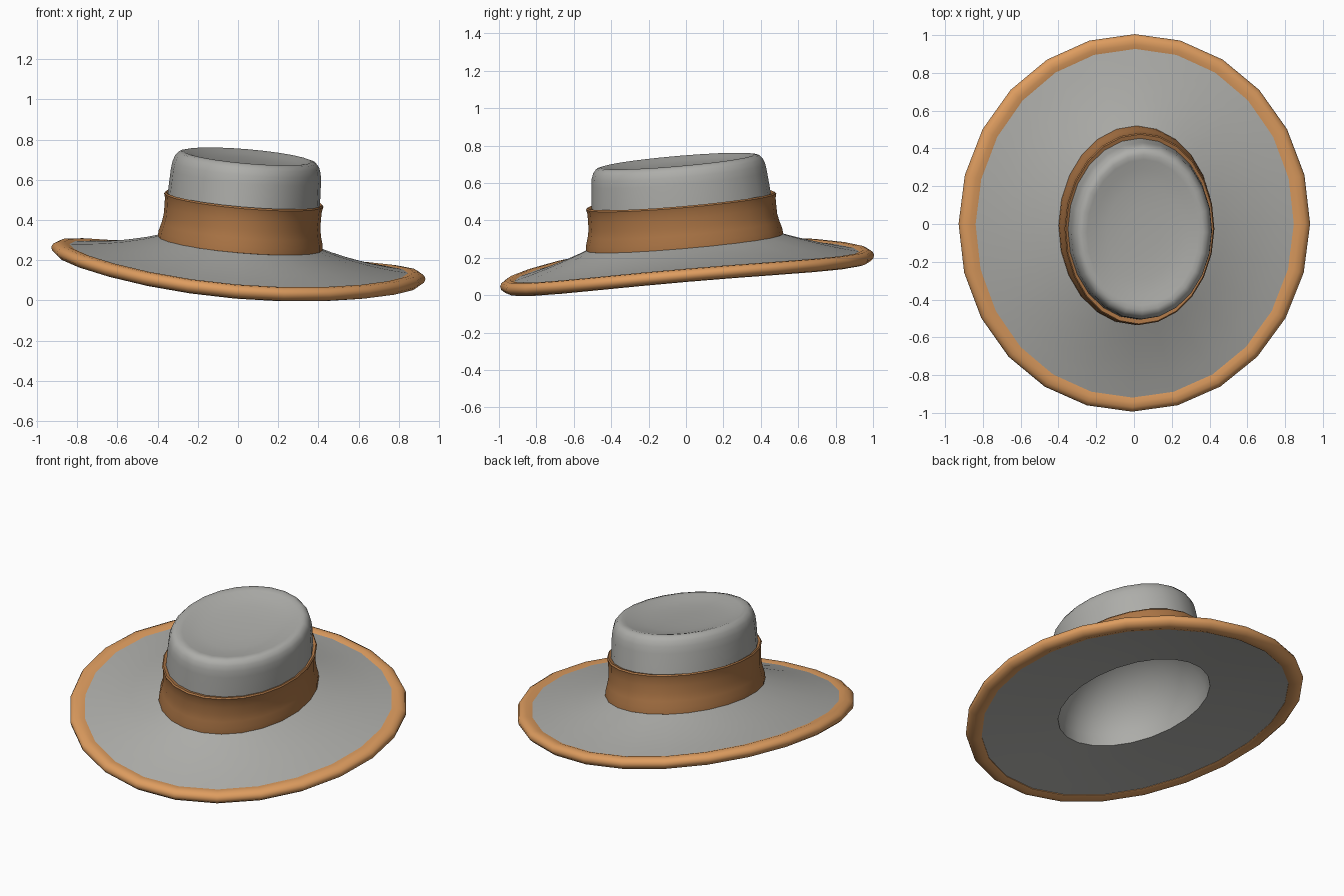
import bpy
import bmesh
import math
from mathutils import Matrix, Vector

if "Cube" in bpy.data.objects:
    bpy.data.objects.remove(bpy.data.objects["Cube"])

SIDES = 24
# The whole hat leans to its left and forward around the brim centre
LEAN = (Matrix.Translation((0, 0.003, 0.165)) @ Matrix.Rotation(0.086, 4, 'Y')
        @ Matrix.Rotation(0.086, 4, 'X'))


def material(name, rgb):
    m = bpy.data.materials.new(name)
    m.diffuse_color = (*rgb, 1)
    m.use_nodes = True
    m.node_tree.nodes["Principled BSDF"].inputs["Base Color"].default_value = m.diffuse_color
    return m


felt = material("grey_felt", (0.42, 0.42, 0.40))
trim = material("tan_trim", (0.73, 0.335, 0.115))
leather = material("brown_leather", (0.41, 0.178, 0.06))


def sweep(name, profile, mat, angle, closed=False, cap=None):
    """Oval lathe: profile rows are (x radius, y radius, height, saddle)."""
    bm = bmesh.new()
    rings = []
    for rx, ry, h, saddle in profile:
        ring = []
        for i in range(SIDES):
            a = 2 * math.pi * i / SIDES
            p = Vector((rx * math.cos(a), ry * math.sin(a),
                        h + saddle * math.cos(2 * a)))
            ring.append(bm.verts.new(LEAN @ p))
        rings.append(ring)
    pairs = list(zip(rings, rings[1:]))
    if closed:
        pairs.append((rings[-1], rings[0]))
    for lo, hi in pairs:
        for i in range(SIDES):
            j = (i + 1) % SIDES
            bm.faces.new((lo[i], lo[j], hi[j], hi[i]))
    if cap is not None:
        centre = bm.verts.new(LEAN @ Vector((0, 0, cap)))
        for i in range(SIDES):
            bm.faces.new((rings[-1][i], rings[-1][(i + 1) % SIDES], centre))
    me = bpy.data.meshes.new(name)
    bm.to_mesh(me)
    bm.free()
    me.materials.append(mat)
    ob = bpy.data.objects.new(name, me)
    bpy.context.collection.objects.link(ob)
    bpy.ops.object.select_all(action='DESELECT')
    bpy.context.view_layer.objects.active = ob
    ob.select_set(True)
    bpy.ops.object.shade_smooth_by_angle(angle=math.radians(angle))
    return ob


# Brim top: gently concave, sides lifted and front and back dropped
SADDLE = 0.028
brim = []
for k in range(6):
    t = 1 - k / 5
    brim.append((0.385 + 0.475 * t, 0.50 + 0.435 * t,
                 0.128 - 0.113 * t - 0.05 * t * (1 - t), SADDLE * t ** 1.5))
sweep("brim_top", brim, felt, 40)

# Brim underside: nearly flat sheet around the head opening
HOLE = (0.385, 0.495, 0.015)
under = []
for k in range(5):
    t = k / 4
    under.append((HOLE[0] + 0.475 * t, HOLE[1] + 0.44 * t,
                  HOLE[2] - 0.05 * t, SADDLE * t ** 1.5))
sweep("brim_underside", under, felt, 40)

# Rounded hollow for the head, its wall running inwards from the opening
hollow = []
for k in range(9):
    a = math.radians(10 * k)
    hollow.append((HOLE[0] * math.cos(a), HOLE[1] * math.cos(a),
                   HOLE[2] + 0.40 * math.sin(a), 0))
hollow_ob = sweep("head_hollow", hollow, felt, 60, cap=HOLE[2] + 0.40)
hollow_ob.data.flip_normals()

# Trim wrapped over the brim edge, flush with the felt
edge = [(0.838, 0.915, 0.014), (0.843, 0.920, -0.036), (0.875, 0.950, -0.047),
        (0.908, 0.980, -0.041), (0.929, 0.999, -0.024), (0.934, 1.003, -0.006),
        (0.926, 0.996, 0.011), (0.905, 0.977, 0.022), (0.875, 0.950, 0.024)]
sweep("brim_trim", [(x, y, h, SADDLE) for x, y, h in edge], trim, 50,
      closed=True)

# Crown: tapering wall, tight rounded shoulder and a shallow sunken top
crown = [(0.392, 0.505, 0.10), (0.384, 0.492, 0.25), (0.380, 0.482, 0.34),
         (0.375, 0.471, 0.46), (0.370, 0.466, 0.50), (0.360, 0.455, 0.53),
         (0.343, 0.438, 0.550), (0.32, 0.413, 0.556), (0.297, 0.387, 0.551),
         (0.255, 0.335, 0.539), (0.19, 0.25, 0.528), (0.10, 0.13, 0.523)]
sweep("crown", [(x, y, h, 0) for x, y, h in crown], felt, 60, cap=0.521)

# Hat band: waisted strip with a slightly flared upper lip
band = [(0.392, 0.503, 0.105), (0.411, 0.529, 0.118), (0.409, 0.526, 0.15),
        (0.398, 0.514, 0.19), (0.391, 0.506, 0.23), (0.391, 0.505, 0.28),
        (0.392, 0.505, 0.315), (0.398, 0.511, 0.338), (0.392, 0.504, 0.346),
        (0.379, 0.480, 0.340)]
sweep("hat_band", [(x, y, h, 0) for x, y, h in band], leather, 50)
